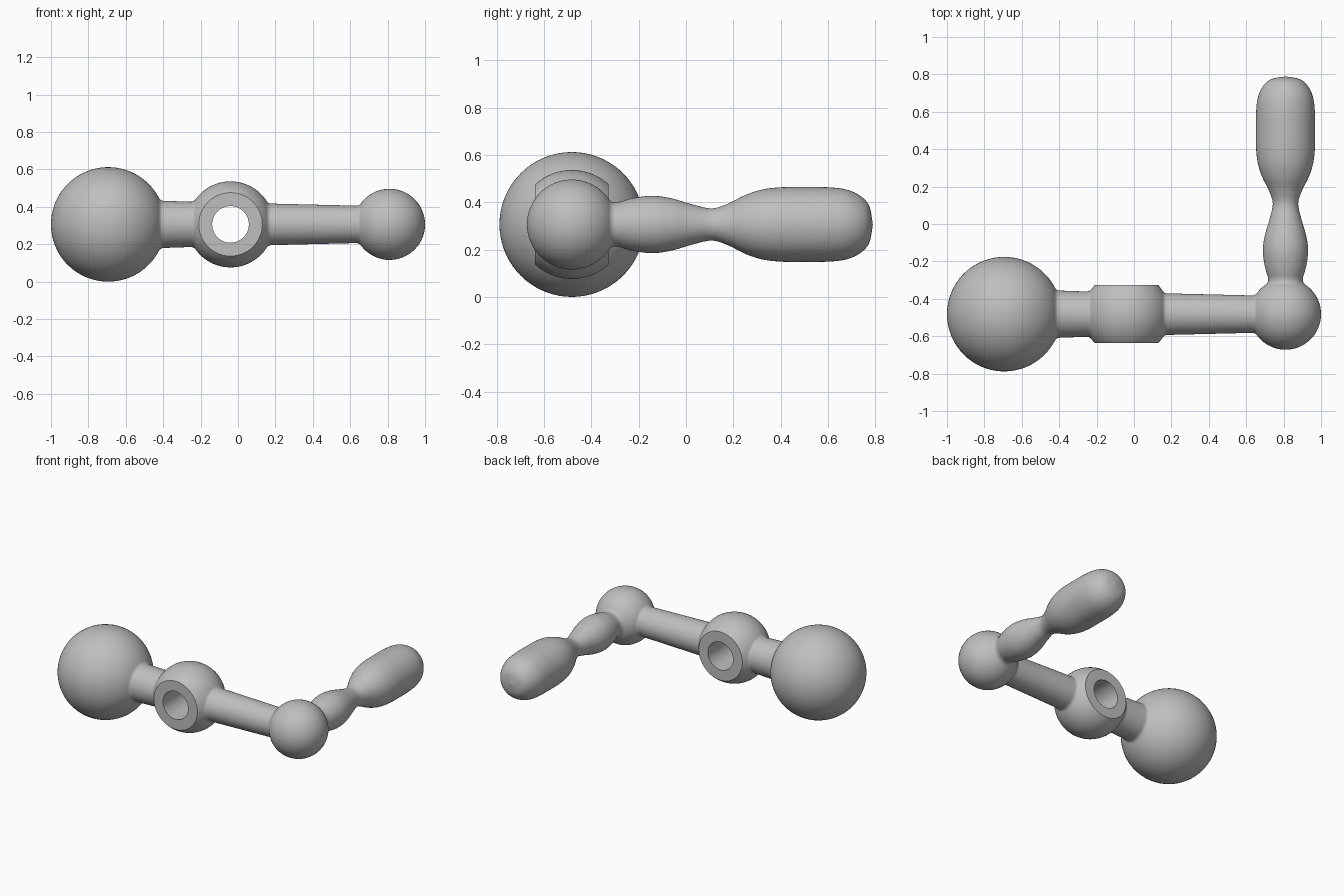
import bpy
import bmesh
import math
from mathutils import Vector

if "Cube" in bpy.data.objects:
    bpy.data.objects.remove(bpy.data.objects["Cube"], do_unlink=True)

AXIS_Y, AXIS_Z = -0.482, 0.306      # line through all three balls
BIG, HUB, SMALL = (-0.694, 0.306), (-0.04, 0.23), (0.81, 0.19)  # x, radius
HUB_HALF, BORE = 0.155, 0.098
FILLET = 0.03

metal = bpy.data.materials.new("plain_grey")
metal.use_nodes = True
grey = (0.52, 0.52, 0.52, 1)
metal.diffuse_color = grey
metal.node_tree.nodes["Principled BSDF"].inputs["Base Color"].default_value = grey


def arc(centre, height, radius, start, end, steps):
    """Points (position along axis, radius) on an arc, angles in radians."""
    angles = [start + (end - start) * i / steps for i in range(steps + 1)]
    return [(centre + radius * math.cos(a), max(0, height + radius * math.sin(a)))
            for a in angles]


def fillet_angle(ball, neck):
    """Angle from the axis at which a ball blends into a neck."""
    return math.asin((neck + FILLET) / (ball[1] + FILLET))


def fillet(ball, neck, side):
    """Concave blend from a ball down to its neck; side is +1 or -1."""
    a = fillet_angle(ball, neck)
    dx = (ball[1] + FILLET) * math.cos(a)
    start = math.pi + a if side > 0 else -a
    return arc(ball[0] + side * dx, neck + FILLET, FILLET, start, 1.5 * math.pi if side > 0 else -math.pi / 2, 8)


def spline(points, steps):
    """Smooth curve through the points."""
    pts = [Vector(p) for p in [points[0]] + points + [points[-1]]]
    out = []
    for p, q, r, s in zip(pts, pts[1:], pts[2:], pts[3:]):
        for i in range(steps):
            t = i / steps
            v = q + (r - p) * t / 2 + (p - 2.5 * q + 2 * r - s / 2) * t * t \
                + (3 * q - p - 3 * r + s) * t ** 3 / 2
            out.append((v.x, max(v.y, 0)))
    return out + [points[-1]]


def lathe(name, profile, axis, location):
    """Spin a profile around an axis."""
    bm = bmesh.new()
    axis = Vector(axis)
    verts = [bm.verts.new(axis * t + Vector((0, 0, r))) for t, r in profile]
    edges = [bm.edges.new(pair) for pair in zip(verts, verts[1:])]
    bmesh.ops.spin(bm, geom=verts + edges, cent=(0, 0, 0), axis=axis,
                   angle=2 * math.pi, steps=72, use_duplicate=False)
    bmesh.ops.remove_doubles(bm, verts=bm.verts, dist=0.0002)
    bmesh.ops.recalc_face_normals(bm, faces=bm.faces)
    mesh = bpy.data.meshes.new(name)
    bm.to_mesh(mesh)
    bm.free()
    obj = bpy.data.objects.new(name, mesh)
    obj.location = location
    mesh.materials.append(metal)
    bpy.context.collection.objects.link(obj)
    return obj


def activate(obj):
    bpy.ops.object.select_all(action='DESELECT')
    obj.select_set(True)
    bpy.context.view_layer.objects.active = obj


def cut(obj, cutter):
    """Subtract a cutter and discard it."""
    cutter.hide_render = True
    cutter.data.materials.append(metal)
    mod = obj.modifiers.new("cut", 'BOOLEAN')
    mod.operation, mod.solver, mod.object = 'DIFFERENCE', 'EXACT', cutter
    activate(obj)
    bpy.ops.object.modifier_apply(modifier=mod.name)
    bpy.data.objects.remove(cutter, do_unlink=True)


# Crank arm: counterweight ball, hub and handle ball in one turned body
n1, n2, n3, n4 = 0.126, 0.121, 0.111, 0.1
profile = arc(BIG[0], 0, BIG[1], math.pi, fillet_angle(BIG, n1), 40)
profile += fillet(BIG, n1, 1)
profile += fillet(HUB, n2, -1)[::-1]
profile += arc(HUB[0], 0, HUB[1], math.pi - fillet_angle(HUB, n2), fillet_angle(HUB, n3), 30)
profile += fillet(HUB, n3, 1)
profile += fillet(SMALL, n4, -1)[::-1]
profile += arc(SMALL[0], 0, SMALL[1], math.pi - fillet_angle(SMALL, n4), 0, 36)
arm = lathe("crank_arm", profile, (1, 0, 0), (0, AXIS_Y, AXIS_Z))

# Flat hub faces, front and back
for side in (-1, 1):
    bpy.ops.mesh.primitive_cube_add(
        size=1, location=(HUB[0], AXIS_Y + side * (HUB_HALF + 0.1), AXIS_Z))
    block = bpy.context.object
    block.scale = (0.5, 0.2, 0.6)
    cut(arm, block)

# Bore through the hub
bpy.ops.mesh.primitive_cylinder_add(
    vertices=64, radius=BORE, depth=1, location=(HUB[0], AXIS_Y, AXIS_Z),
    rotation=(math.pi / 2, 0, 0))
cut(arm, bpy.context.object)

# Turned grip, blended into the handle ball
neck = 0.093
root = (AXIS_Y, SMALL[1])
grip = [(AXIS_Y + 0.1, 0)] + fillet(root, neck, 1)
grip += spline([(-0.285, 0.094), (-0.22, 0.112), (-0.14, 0.121), (-0.06, 0.11),
                (0.03, 0.084), (0.11, 0.068), (0.18, 0.089), (0.25, 0.124),
                (0.32, 0.147), (0.4, 0.157), (0.5, 0.158), (0.6, 0.157),
                (0.68, 0.147), (0.74, 0.118), (0.775, 0.075), (0.789, 0)], 6)
handle = lathe("grip", grip, (0, 1, 0), (SMALL[0], 0, AXIS_Z))

for obj in (arm, handle):
    activate(obj)
    bpy.ops.object.shade_smooth_by_angle(angle=math.radians(30))
